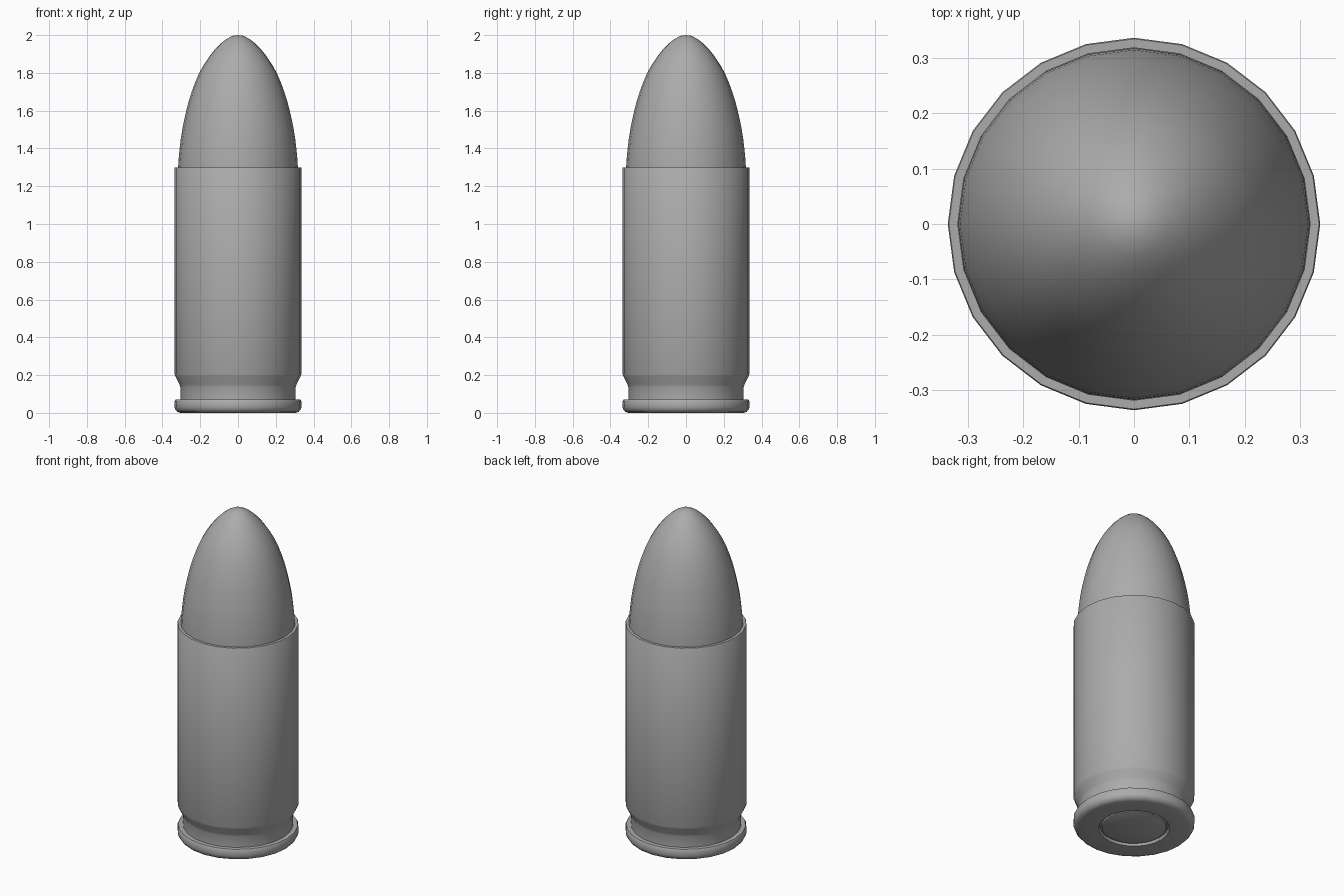
import bpy, bmesh, math

if "Cube" in bpy.data.objects:
    bpy.data.objects.remove(bpy.data.objects["Cube"])

SIDES = 24

metal = bpy.data.materials.new("dark_metal")
metal.diffuse_color = (0.41, 0.41, 0.41, 1)
metal.use_nodes = True
metal.node_tree.nodes["Principled BSDF"].inputs["Base Color"].default_value = metal.diffuse_color


def lathe(name, profile):
    """Spin an (r, z) profile around the z axis; r = 0 makes a pole."""
    bm = bmesh.new()
    rings = []
    for r, z in profile:
        if r == 0:
            rings.append([bm.verts.new((0, 0, z))] * SIDES)
        else:
            rings.append([bm.verts.new((r * math.cos(math.tau * i / SIDES),
                                        r * math.sin(math.tau * i / SIDES), z))
                          for i in range(SIDES)])
    for a, b in zip(rings, rings[1:]):
        for i in range(SIDES):
            j = (i + 1) % SIDES
            quad = [a[i], a[j], b[j], b[i]]
            bm.faces.new(list(dict.fromkeys(quad)))
    bmesh.ops.recalc_face_normals(bm, faces=bm.faces[:])
    mesh = bpy.data.meshes.new(name)
    bm.to_mesh(mesh)
    bm.free()
    mesh.materials.append(metal)
    obj = bpy.data.objects.new(name, mesh)
    bpy.context.collection.objects.link(obj)
    bpy.ops.object.select_all(action='DESELECT')
    obj.select_set(True)
    bpy.context.view_layer.objects.active = obj
    bpy.ops.object.shade_smooth_by_angle(angle=math.radians(35))
    return obj


# Case: base with primer groove, rim, extractor groove, tapered shoulder, wall, mouth
lathe("case", [
    (0, 0.003), (0.172, 0.003), (0.178, 0.006), (0.182, 0.015), (0.19, 0.015),
    (0.197, 0.0),
    (0.305, 0.0), (0.322, 0.006), (0.332, 0.018), (0.336, 0.03),
    (0.336, 0.062), (0.331, 0.07), (0.305, 0.07),
    (0.305, 0.135), (0.31, 0.15), (0.33, 0.19), (0.336, 0.205),
    (0.336, 1.297), (0.334, 1.30), (0.318, 1.30), (0.318, 1.27), (0, 1.27),
])

# Projectile: rounded ogive seated in the mouth
lathe("projectile", [
    (0, 1.26), (0.318, 1.26), (0.317, 1.30), (0.314, 1.35), (0.309, 1.40),
    (0.303, 1.45), (0.295, 1.50), (0.285, 1.55), (0.274, 1.60), (0.261, 1.65),
    (0.245, 1.70), (0.227, 1.75), (0.205, 1.80), (0.18, 1.845), (0.152, 1.887),
    (0.122, 1.925), (0.09, 1.957), (0.06, 1.98), (0.03, 1.996), (0, 2.0),
])
